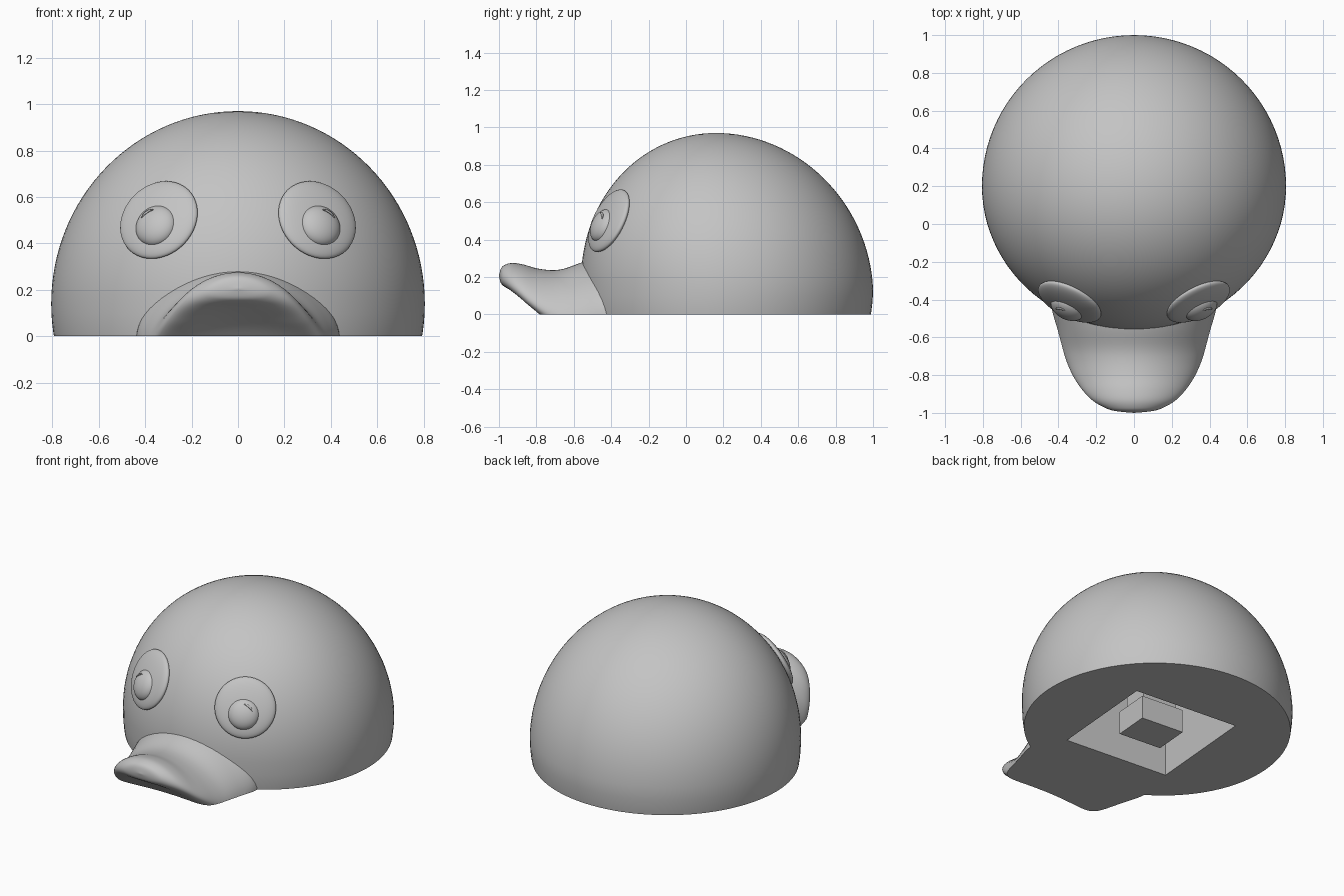
import bpy, bmesh
from math import sin, cos, pi, radians
from mathutils import Vector, Matrix

if "Cube" in bpy.data.objects:
    bpy.data.objects.remove(bpy.data.objects["Cube"])

grey = bpy.data.materials.new("plain grey")
grey.use_nodes = True
grey.diffuse_color = (0.55, 0.55, 0.55, 1)
grey.node_tree.nodes["Principled BSDF"].inputs["Base Color"].default_value = (0.55, 0.55, 0.55, 1)


def finish(bm, name, smooth=True):
    """Turn a bmesh into a named, shaded object."""
    bmesh.ops.recalc_face_normals(bm, faces=bm.faces[:])
    mesh = bpy.data.meshes.new(name)
    bm.to_mesh(mesh)
    bm.free()
    obj = bpy.data.objects.new(name, mesh)
    bpy.context.collection.objects.link(obj)
    mesh.materials.append(grey)
    if smooth:
        bpy.ops.object.select_all(action='DESELECT')
        obj.select_set(True)
        bpy.context.view_layer.objects.active = obj
        bpy.ops.object.shade_smooth_by_angle(angle=radians(40))
    return obj


def cut_at_ground(bm):
    """Remove everything below z = 0 and return the open rim."""
    bmesh.ops.bisect_plane(bm, geom=bm.verts[:] + bm.edges[:] + bm.faces[:],
                           plane_co=(0, 0, 0), plane_no=(0, 0, 1), clear_inner=True)
    return [e for e in bm.edges if e.is_boundary and all(abs(v.co.z) < 1e-4 for v in e.verts)]


# Socket frame: slightly turned about z
SOCKET = Matrix.Translation((0, 0.157, 0)) @ Matrix.Rotation(radians(-4.7), 4, 'Z')
DEPTH = 0.45

# Head: rounded dome with a square socket in its flat underside
bm = bmesh.new()
bmesh.ops.create_uvsphere(bm, u_segments=96, v_segments=64, radius=1)
for v in bm.verts:
    x, y, z = v.co
    v.co = (x * 0.805, y * (0.76 if y < 0 else 0.8) + 0.2 - 0.04 * max(0, z), z * 0.83 + 0.14)
rim = cut_at_ground(bm)
h = 0.355
corners = [(-h, -h), (h, -h), (h, h), (-h, h)]
low = [bm.verts.new(SOCKET @ Vector((x, y, 0))) for x, y in corners]
high = [bm.verts.new(SOCKET @ Vector((x, y, DEPTH))) for x, y in corners]
opening = [bm.edges.new((low[i], low[(i + 1) % 4])) for i in range(4)]
bmesh.ops.triangle_fill(bm, edges=rim + opening, use_beauty=True, normal=(0, 0, -1))
for i in range(4):
    j = (i + 1) % 4
    bm.faces.new((low[i], low[j], high[j], high[i]))
bm.faces.new(high)
finish(bm, "head")


# Socket post: block with a narrower neck reaching the socket ceiling
def box(name, sx, sy, z0, z1):
    bm = bmesh.new()
    bmesh.ops.create_cube(bm, size=1, matrix=SOCKET @ Matrix.Translation((0, 0, (z0 + z1) / 2))
                          @ Matrix.Diagonal((sx, sy, z1 - z0, 1)))
    finish(bm, name, smooth=False)


box("post_block", 0.29, 0.23, 0, 0.15)
box("post_neck", 0.23, 0.17, 0.14, DEPTH + 0.01)

# Beak: arched sections (y, half width, top, bottom) lofted to a rounded tip
sections = [
    (-0.35, 0.44, 0.31, -0.2), (-0.45, 0.435, 0.3, -0.2), (-0.55, 0.41, 0.28, -0.18),
    (-0.65, 0.385, 0.245, -0.12), (-0.72, 0.36, 0.237, -0.05), (-0.8, 0.325, 0.247, 0.03),
    (-0.87, 0.28, 0.267, 0.085), (-0.93, 0.225, 0.275, 0.125), (-0.97, 0.16, 0.264, 0.148),
    (-0.99, 0.1, 0.244, 0.168), (-1.0, 0.0, 0.205, 0.205)]


def spline(pts, steps):
    """Catmull-Rom samples through the given tuples."""
    P = [Vector(p) for p in pts]
    P = [P[0] * 2 - P[1]] + P + [P[-1]]
    out = []
    for a, b, c, d in zip(P, P[1:], P[2:], P[3:]):
        for k in range(steps):
            t = k / steps
            out.append(b + (c - a) * (t / 2) + (a * 2 - b * 5 + c * 4 - d) * (t * t / 2)
                       + (b * 3 - a - c * 3 + d) * (t ** 3 / 2))
    return out


bm = bmesh.new()
N = 64
rings = []
for y, w, top, bottom in spline(sections, 5):
    arch = 0.3 + 0.65 * min(1, max(0, (-0.45 - y) / 0.4))
    ring = []
    for i in range(N):
        a = 2 * pi * i / N
        x = w * cos(a)
        z = (top + bottom) / 2 - arch * x * x + (top - bottom) / 2 * sin(a)
        ring.append(bm.verts.new((x, y, z)))
    rings.append(ring)
for r, s in zip(rings, rings[1:]):
    for i in range(N):
        j = (i + 1) % N
        bm.faces.new((r[i], r[j], s[j], s[i]))
tip = bm.verts.new((0, -1, 0.205))
for i in range(N):
    bm.faces.new((rings[-1][i], rings[-1][(i + 1) % N], tip))
bm.faces.new(rings[0])
rim = cut_at_ground(bm)
bmesh.ops.triangle_fill(bm, edges=rim, use_beauty=True, normal=(0, 0, -1))
finish(bm, "beak")


# Eyes: shallow round patch, eyeball and a thin raised glint on each side
def eye_frame(centre, normal):
    u = Vector((0, 0, 1)).cross(normal).normalized()
    v = normal.cross(u)
    return Matrix.Translation(centre) @ Matrix((u, v, normal)).transposed().to_4x4()


def button(name, frame, radius, thick):
    bm = bmesh.new()
    bmesh.ops.create_uvsphere(bm, u_segments=48, v_segments=32, radius=1,
                              matrix=frame @ Matrix.Diagonal((radius, radius, thick, 1)))
    finish(bm, name)


for side, s in (("left", 1), ("right", -1)):
    n = Vector((0.41 * s, -0.816, 0.407)).normalized()
    button(side + "_eye_patch", eye_frame(Vector((0.345 * s, -0.42, 0.505)) - n * 0.01, n), 0.182, 0.042)
    frame = eye_frame(Vector((0.353 * s, -0.445, 0.475)), n)
    button(side + "_eyeball", frame, 0.093, 0.052)

    # Glint
    bm = bmesh.new()
    previous = None
    for i in range(13):
        a = radians(20 + 65 * i / 12)
        width = 0.012 * sin(pi * (i + 0.3) / 12.6)
        pair = []
        for r in (0.62 - width * 5, 0.62 + width * 5):
            p = Vector((s * r * cos(a) * 0.093, r * sin(a) * 0.093, (1 - r * r) ** 0.5 * 0.052 + 0.003))
            pair.append(bm.verts.new(frame @ p))
        if previous:
            bm.faces.new((previous[0], previous[1], pair[1], pair[0]))
        previous = pair
    glint = finish(bm, side + "_eye_glint")
    solid = glint.modifiers.new("thickness", 'SOLIDIFY')
    solid.thickness = 0.005
    solid.offset = 0
